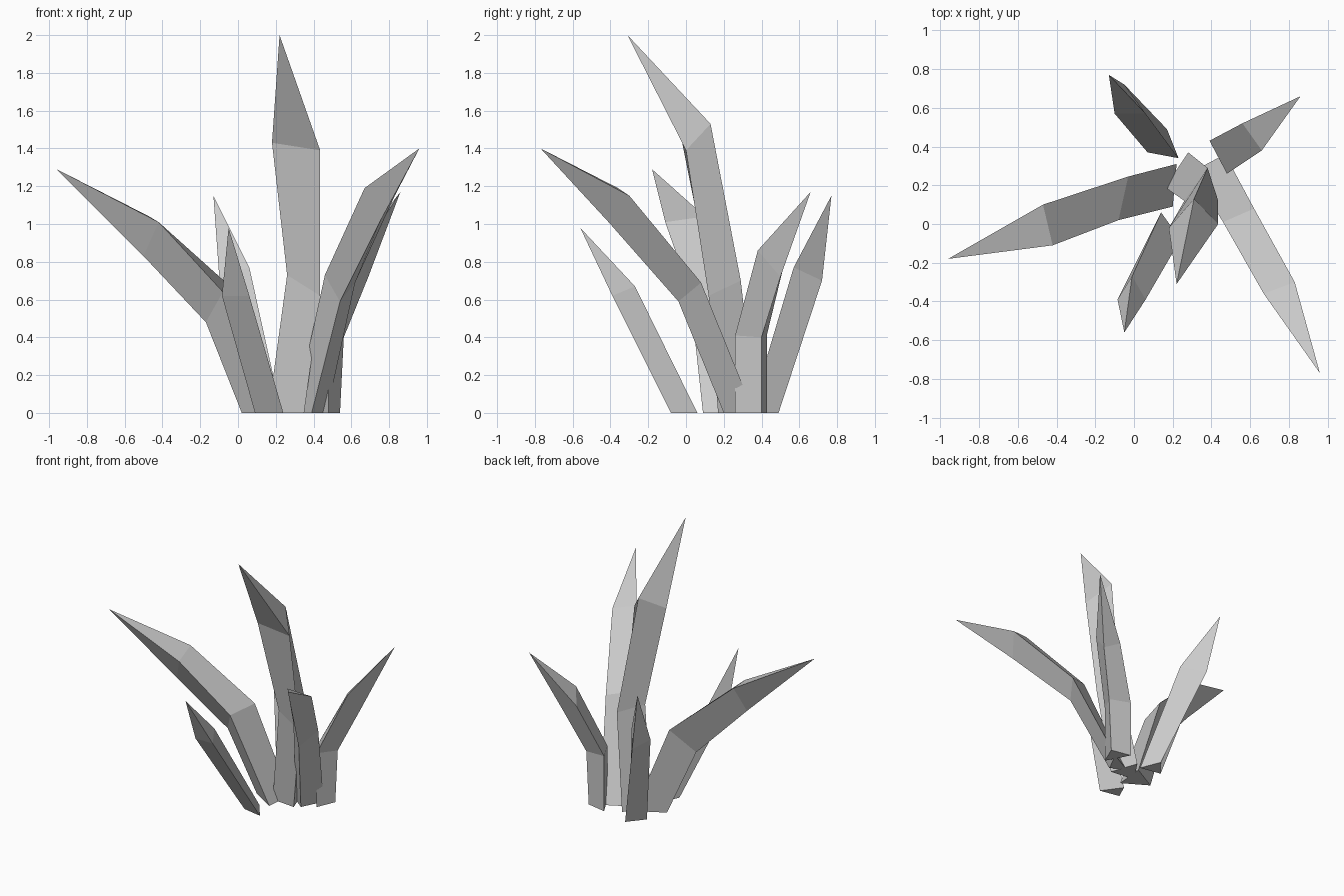
import bpy, bmesh


def blade(name, tip, *rings):
    """Three-sided tapering leaf: triangular rings from the base up, closed by a point."""
    bm = bmesh.new()
    loops = [[bm.verts.new(p) for p in ring] for ring in rings]
    point = bm.verts.new(tip)
    bm.faces.new(loops[0])
    for lower, upper in zip(loops, loops[1:]):
        for i in range(3):
            j = (i + 1) % 3
            bm.faces.new((lower[i], lower[j], upper[j], upper[i]))
    for i in range(3):
        bm.faces.new((loops[-1][i], loops[-1][(i + 1) % 3], point))
    bmesh.ops.recalc_face_normals(bm, faces=bm.faces)
    mesh = bpy.data.meshes.new(name)
    bm.to_mesh(mesh)
    bm.free()
    bpy.context.collection.objects.link(bpy.data.objects.new(name, mesh))


# Each ring: one edge, other edge, keel
# Long blade drooping left
blade("left_blade", (-0.96, -0.18, 1.29),
      ((0.22, 0.31, 0), (0.20, 0.09, 0), (0.02, 0.20, 0)),
      ((-0.03, 0.245, 0.66), (-0.08, 0.02, 0.64), (-0.17, 0.12, 0.48)),
      ((-0.47, 0.10, 1.04), (-0.42, -0.11, 1.01), (-0.50, -0.02, 0.83)))

# Tallest blade in the middle
blade("tall_blade", (0.22, -0.31, 2.0),
      ((0.16, 0.19, 0), (0.35, 0.17, 0), (0.28, 0.37, 0)),
      ((0.26, 0.12, 0.73), (0.435, 0.12, 0.62), (0.38, 0.29, 0.70)),
      ((0.18, -0.02, 1.43), (0.435, 0.0, 1.39), (0.31, 0.13, 1.53)))

# Long blade leaning to the front right
blade("front_right_blade", (0.96, -0.77, 1.40),
      ((0.30, 0.27, 0), (0.47, 0.36, 0), (0.39, 0.20, 0)),
      ((0.46, 0.01, 0.73), (0.62, 0.08, 0.69), (0.54, -0.04, 0.59)),
      ((0.67, -0.36, 1.19), (0.83, -0.30, 1.15), (0.75, -0.41, 1.01)))

# Blade leaning to the back right
blade("back_right_blade", (0.86, 0.66, 1.17),
      ((0.39, 0.43, 0), (0.48, 0.26, 0), (0.54, 0.40, 0)),
      ((0.39, 0.43, 0.42), (0.48, 0.26, 0.41), (0.56, 0.40, 0.40)),
      ((0.56, 0.52, 0.79), (0.66, 0.38, 0.86), (0.69, 0.50, 0.72)))

# Short straight blades at the front and back
blade("front_short_blade", (-0.05, -0.56, 0.98),
      ((0.09, -0.05, 0), (0.24, -0.08, 0), (0.14, 0.06, 0)),
      ((-0.085, -0.39, 0.62), (0.06, -0.39, 0.62), (-0.01, -0.27, 0.67)))
blade("back_short_blade", (-0.13, 0.77, 1.15),
      ((0.07, 0.37, 0), (0.23, 0.34, 0), (0.17, 0.49, 0)),
      ((-0.10, 0.57, 0.73), (0.06, 0.57, 0.77), (-0.05, 0.72, 0.70)))
